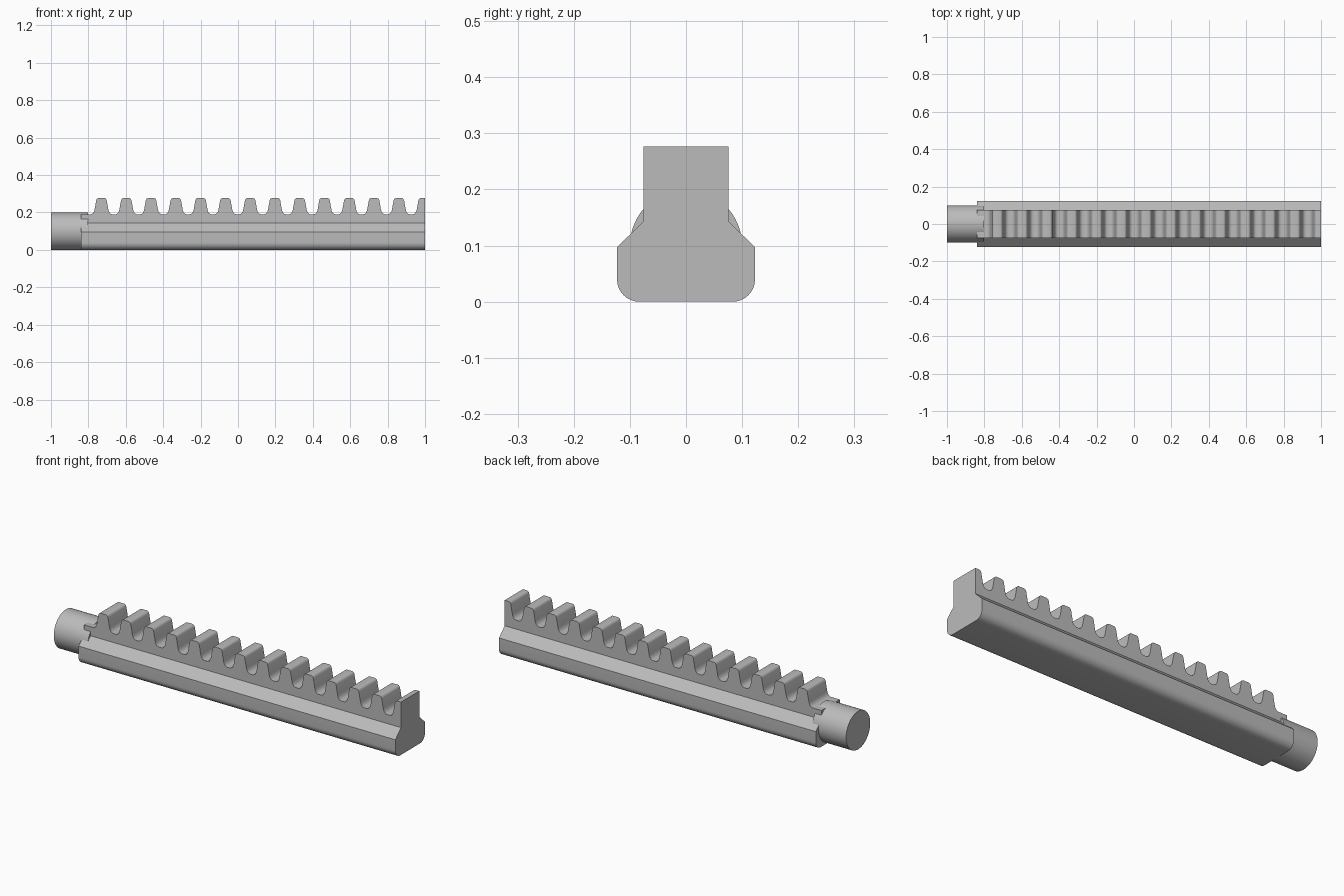
import bpy
import bmesh
from math import cos, sin, pi, radians
from mathutils import Matrix, Vector

cube = bpy.data.objects.get("Cube")
if cube:
    bpy.data.objects.remove(cube, do_unlink=True)

PITCH = 0.1325
FIRST_TOOTH = -0.73
TEETH = 14

steel = bpy.data.materials.new("grey steel")
steel.use_nodes = True
steel.diffuse_color = (0.5, 0.5, 0.5, 1)
steel.node_tree.nodes["Principled BSDF"].inputs["Base Color"].default_value = (0.5, 0.5, 0.5, 1)


def finish(name, bm):
    bmesh.ops.recalc_face_normals(bm, faces=bm.faces)
    mesh = bpy.data.meshes.new(name)
    bm.to_mesh(mesh)
    bm.free()
    mesh.materials.append(steel)
    obj = bpy.data.objects.new(name, mesh)
    bpy.context.collection.objects.link(obj)
    return obj


def extrude(name, points, sweep):
    """Solid made by sweeping a closed outline along a vector."""
    bm = bmesh.new()
    face = bm.faces.new([bm.verts.new(p) for p in points])
    result = bmesh.ops.extrude_face_region(bm, geom=[face], use_keep_orig=True)
    verts = [v for v in result["geom"] if isinstance(v, bmesh.types.BMVert)]
    bmesh.ops.translate(bm, verts=verts, vec=Vector(sweep))
    return finish(name, bm)


def smooth(obj):
    bpy.ops.object.select_all(action="DESELECT")
    obj.select_set(True)
    bpy.context.view_layer.objects.active = obj
    bpy.ops.object.shade_smooth_by_angle(angle=radians(28))


# Bar cross-section: rounded foot, sloped shoulders, upright web
half = []
for i in range(9):
    a = pi / 2 * i / 8
    half.append((0.083 + 0.04 * sin(a), 0.04 - 0.04 * cos(a)))
half += [(0.123, 0.097), (0.076, 0.143), (0.076, 0.32)]
section = half + [(-y, z) for y, z in reversed(half)]
rack = extrude("toothed_rack", [(-0.84, y, z) for y, z in section], (1.84, 0, 0))

# Tooth outline, swept across the bar to trim its top
flank = [(0.016, 0.277), (0.021, 0.2755), (0.025, 0.272), (0.028, 0.265),
         (0.037, 0.215), (0.040, 0.205), (0.045, 0.197), (0.051, 0.192), (0.058, 0.190)]
tooth = [(-x, z) for x, z in reversed(flank)] + flank
outline = [(-0.95, -0.1), (-0.95, 0.19)]
for i in range(TEETH):
    outline += [(FIRST_TOOTH + i * PITCH + x, z) for x, z in tooth]
outline += [(1.1, 0.19), (1.1, -0.1)]
cutter = extrude("tooth_cutter", [(x, -0.2, z) for x, z in outline], (0, 0.4, 0))
cutter.hide_render = True

trim = rack.modifiers.new("teeth", "BOOLEAN")
trim.operation = "INTERSECT"
trim.solver = "EXACT"
trim.object = cutter
bpy.context.view_layer.objects.active = rack
bpy.ops.object.modifier_apply(modifier=trim.name)
bpy.data.objects.remove(cutter, do_unlink=True)
smooth(rack)

# Round shank at the left end, running a little way into the bar
bm = bmesh.new()
bmesh.ops.create_cone(bm, cap_ends=True, segments=64, radius1=0.1, radius2=0.1, depth=0.197,
                      matrix=Matrix.Translation((-0.9015, 0, 0.1)) @ Matrix.Rotation(pi / 2, 4, "Y"))
smooth(finish("round_shank", bm))
